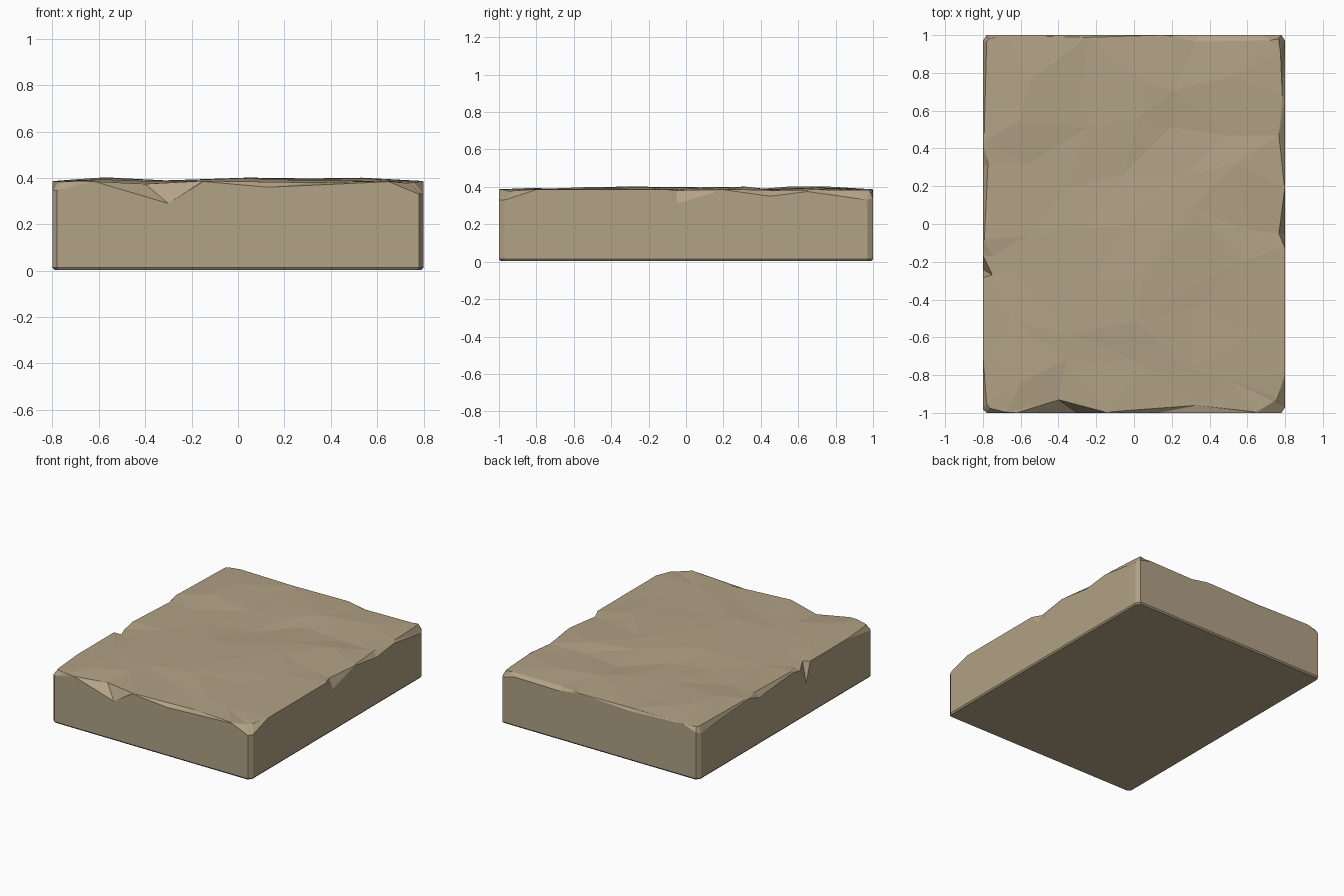
import bpy, bmesh, random
from mathutils import Vector
from mathutils.geometry import delaunay_2d_cdt

if "Cube" in bpy.data.objects:
    bpy.data.objects.remove(bpy.data.objects["Cube"])

random.seed(7)
HX, HY, TOP = 0.8, 1.0, 0.388

# Worn edges: (position along wall, wall height, position of rim point, rim inset)
front = [(-.78, .345, -.765, .025), (-.62, .385, -.68, .004), (-.3, .29, -.4, .07),
         (-.15, .385, -.15, .004), (.13, .36, .33, .04), (.65, .384, .64, .005), (.78, .33, .74, .06)]
right = [(-.97, .33, -.92, .04), (-.8, .385, -.79, .004), (-.13, .385, -.12, .004),
         (-.05, .31, -.05, .033), (.2, .385, .2, .004), (.45, .35, .47, .033),
         (.65, .375, .68, .015), (.97, .33, .91, .025)]
back = [(.78, .34, .765, .02), (.68, .365, .72, .028), (.33, .36, .33, .035),
        (.15, .385, .2, .005), (-.25, .365, -.25, .012), (-.68, .385, -.68, .004), (-.78, .35, -.77, .02)]
left = [(.97, .34, .965, .02), (.43, .384, .44, .006), (.3, .345, .32, .027),
        (-.08, .375, -.08, .008), (-.165, .36, -.17, .05), (-.24, .24, -.27, .05),
        (-.285, .385, -.29, .006), (-.7, .385, -.7, .005), (-.98, .345, -.95, .02)]

def front_pt(c, i): return (c, -HY + i)
def right_pt(c, i): return (HX - i, c)
def back_pt(c, i): return (c, HY - i)
def left_pt(c, i): return (-HX + i, c)

base, low, wall, rim = [], [], [], []
for pts, place in ((front, front_pt), (right, right_pt), (back, back_pt), (left, left_pt)):
    for c, z, rc, inset in pts:
        x, y = place(c, 0)
        base.append((x * .99, y * .992, 0.004))
        low.append((x, y, 0.014))
        wall.append((x, y, z))
        rim.append((*place(rc, inset), TOP - .2 * inset))

# Side walls and chipped rim
bm = bmesh.new()
loops = [[bm.verts.new(p) for p in ring] for ring in (base, low, wall, rim)]
n = len(base)
for a, b in zip(loops, loops[1:]):
    for i in range(n):
        j = (i + 1) % n
        bm.faces.new((a[i], a[j], b[j], b[i]))
bm.faces.new(list(reversed(loops[0])))

# Uneven top surface: scattered points joined to the rim
inner = []
for ix in range(5):
    for iy in range(7):
        x = -.56 + ix * .28 + random.uniform(-.09, .09)
        y = -.78 + iy * .26 + random.uniform(-.08, .08)
        inner.append((x, y, random.uniform(.379, .402)))
pts3 = rim + inner
res = delaunay_2d_cdt([Vector(p[:2]) for p in pts3],
                      [(i, (i + 1) % n) for i in range(n)], [list(range(n))], 1, 1e-6)
top = []
for co, orig in zip(res[0], res[3]):
    k = orig[0] if orig else -1
    if 0 <= k < n:
        top.append(loops[3][k])
    else:
        top.append(bm.verts.new((co.x, co.y, pts3[k][2] if k >= 0 else TOP)))
for f in res[2]:
    bm.faces.new([top[i] for i in f])
bmesh.ops.triangulate(bm, faces=[f for f in bm.faces if len(f.verts) == 4])
bmesh.ops.recalc_face_normals(bm, faces=bm.faces)

# Stone object
mesh = bpy.data.meshes.new("stone_slab")
bm.to_mesh(mesh)
bm.free()
slab = bpy.data.objects.new("stone_slab", mesh)
bpy.context.collection.objects.link(slab)
mat = bpy.data.materials.new("sandy stone")
mat.diffuse_color = (0.445, 0.36, 0.235, 1)
mat.use_nodes = True
mat.node_tree.nodes["Principled BSDF"].inputs["Base Color"].default_value = mat.diffuse_color
mesh.materials.append(mat)
